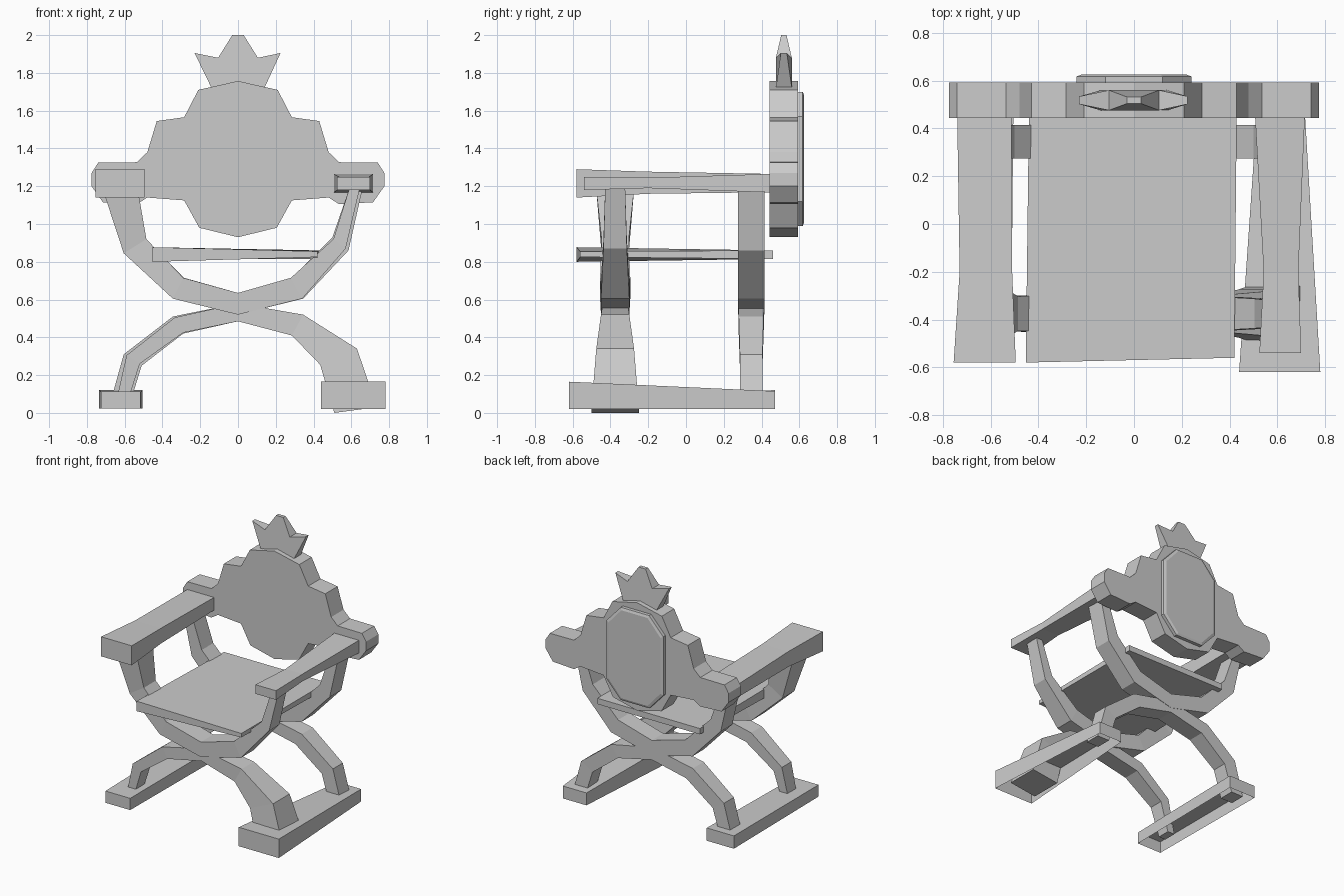
import bpy
import bmesh


def loft(name, loops, cap_start=True, cap_end=True):
    """Skin a series of equal-length closed loops."""
    bm = bmesh.new()
    rings = [[bm.verts.new(p) for p in loop] for loop in loops]
    n = len(rings[0])
    for a, b in zip(rings, rings[1:]):
        for i in range(n):
            j = (i + 1) % n
            bm.faces.new((a[i], a[j], b[j], b[i]))
    if cap_start:
        bm.faces.new(rings[0][::-1])
    if cap_end:
        bm.faces.new(rings[-1])
    bmesh.ops.recalc_face_normals(bm, faces=bm.faces)
    mesh = bpy.data.meshes.new(name)
    bm.to_mesh(mesh)
    bm.free()
    obj = bpy.data.objects.new(name, mesh)
    bpy.context.collection.objects.link(obj)
    return obj


def rect_xz(y, x0, x1, z0, z1):
    return [(x0, y, z0), (x1, y, z0), (x1, y, z1), (x0, y, z1)]


def rect_xy(z, x0, x1, x2, x3, y0, y1):
    # x0..x1 on the front edge, x2..x3 on the rear edge
    zf, zb = z
    return [(x0, y0, zf), (x1, y0, zf), (x3, y1, zb), (x2, y1, zb)]


def band(name, yc, sections):
    """Bent bar in the xz plane: (outer x, z, inner x, z, half depth)."""
    loft(name, [[(ox, yc - h, oz), (ix, yc - h, iz), (ix, yc + h, iz), (ox, yc + h, oz)]
                for ox, oz, ix, iz, h in sections])


def flip(sections):
    return [(-a, b, -c, d, h) for a, b, c, d, h in reversed(sections)]


def mirrored(half):
    # half runs from the top centre to the bottom centre
    return half + [(-x, z) for x, z in half[-2:0:-1]]


# Backrest with stepped outline
back = mirrored([(0, 1.757), (0.21, 1.71), (0.285, 1.565), (0.43, 1.545), (0.48, 1.38),
                 (0.535, 1.327), (0.74, 1.325), (0.775, 1.27), (0.775, 1.20), (0.715, 1.115),
                 (0.535, 1.105), (0.48, 1.14), (0.285, 1.125), (0.205, 0.98), (0, 0.93)])
loft("backrest", [[(x, y, z) for x, z in back] for y in (0.443, 0.592)])

# Raised octagonal panel on the rear
octa = [(0.12, 0.355), (0.24, 0.225), (0.24, -0.225), (0.12, -0.355)]
octa += [(-x, z) for x, z in reversed(octa)]
loft("back_panel", [[(x * s, y, 1.345 + z * t) for x, z in octa]
                    for y, s, t in ((0.58, 1, 1), (0.618, 1, 1), (0.625, 0.92, 0.95))])

# Pointed crest, thin at the tips
crest = [(-0.14, 1.72, 0.042), (-0.23, 1.905, 0.016), (-0.105, 1.88, 0.042), (-0.03, 2.0, 0.014),
         (0.03, 2.0, 0.014), (0.105, 1.88, 0.042), (0.225, 1.905, 0.016), (0.14, 1.72, 0.042)]
loft("crest", [[(x, 0.518 + s * h, z) for x, z, h in crest] for s in (-1, 1)])

# Armrests, the left one flares towards the front
loft("left_armrest", [rect_xz(-0.58, -0.755, -0.495, 1.14, 1.29),
                      rect_xz(-0.2, -0.73, -0.51, 1.16, 1.277),
                      rect_xz(0.45, -0.74, -0.513, 1.168, 1.265)])
loft("right_armrest", [rect_xz(-0.54, 0.525, 0.70, 1.18, 1.25),
                       rect_xz(-0.2, 0.543, 0.688, 1.19, 1.245),
                       rect_xz(0.45, 0.507, 0.715, 1.167, 1.265)])

# Seat board
loft("seat", [[(-0.453, -0.58, b0), (0.42, -0.56, b1), (0.43, 0.46, b2), (-0.44, 0.46, b2)]
              for b0, b1, b2 in ((0.80, 0.825, 0.815), (0.877, 0.855, 0.86))])

# Feet, open underneath
loft("right_foot", [rect_xy((0.02, 0.02), 0.44, 0.78, 0.515, 0.715, -0.62, 0.47),
                    rect_xy((0.165, 0.115), 0.44, 0.78, 0.515, 0.715, -0.62, 0.47)], cap_start=False)
loft("left_foot", [rect_xy((0.022, 0.022), -0.725, -0.515, -0.735, -0.505, -0.57, 0.47),
                   rect_xy((0.112, 0.12), -0.725, -0.515, -0.735, -0.505, -0.57, 0.47)], cap_start=False)

# Rear legs: upper cradle and lower arch
cradle = [(0.66, 1.19, 0.59, 1.19, 0.07), (0.585, 0.86, 0.50, 0.93, 0.07),
          (0.345, 0.605, 0.285, 0.715, 0.07)]
arch = [(0.68, 0.04, 0.575, 0.04, 0.06), (0.605, 0.31, 0.51, 0.25, 0.06),
        (0.345, 0.51, 0.29, 0.42, 0.066)]
band("rear_cradle", 0.345, cradle + [(0, 0.52, 0, 0.635, 0.07)] + flip(cradle))
band("rear_arch", 0.345, arch + [(0, 0.58, 0, 0.485, 0.068)] + flip(arch))

# Front legs: heavier on the upper left and the lower right
band("front_cradle", -0.375,
     [(-0.715, 1.18, -0.53, 1.18, 0.10), (-0.605, 0.845, -0.485, 0.92, 0.072),
      (-0.345, 0.605, -0.29, 0.715, 0.08), (0, 0.52, 0, 0.635, 0.075),
      (0.34, 0.605, 0.28, 0.715, 0.075), (0.57, 0.87, 0.505, 0.92, 0.062),
      (0.645, 1.19, 0.59, 1.19, 0.053)])
band("front_arch", -0.375,
     [(-0.65, 0.04, -0.59, 0.04, 0.05), (-0.59, 0.305, -0.52, 0.26, 0.057),
      (-0.335, 0.505, -0.29, 0.425, 0.065), (0, 0.58, 0, 0.485, 0.065),
      (0.345, 0.52, 0.285, 0.41, 0.075), (0.63, 0.34, 0.435, 0.255, 0.10),
      (0.735, 0.03, 0.51, 0.0, 0.125)])
